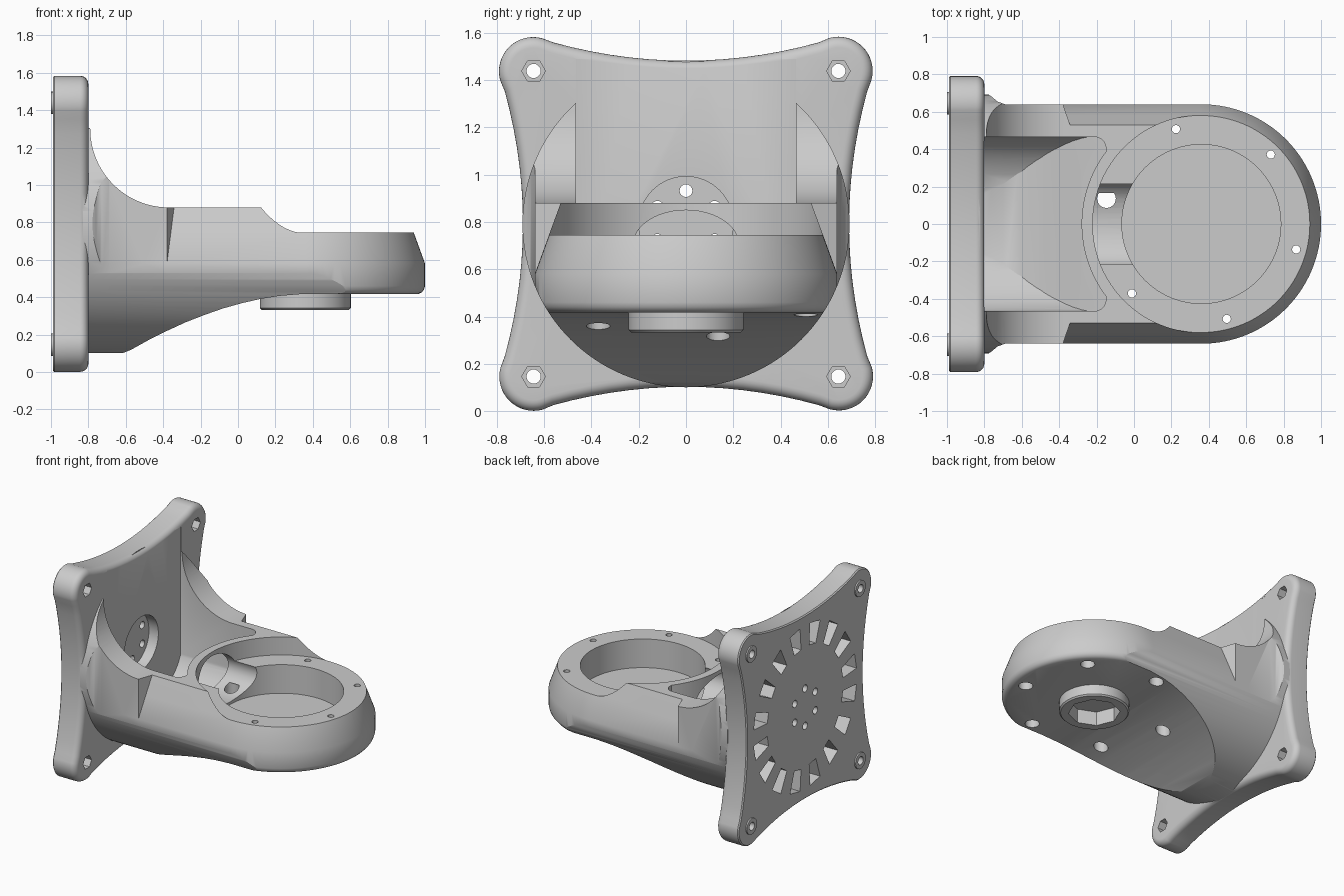
import bpy, bmesh
from math import sin, cos, pi, radians, sqrt
from mathutils import Vector

if "Cube" in bpy.data.objects:
    bpy.data.objects.remove(bpy.data.objects["Cube"])

CZ = 0.7925          # height of the plate centre
HX = 0.36            # x of the round seat centre
AX = {'x': lambda u, v, h: (h, u, v),
      'y': lambda u, v, h: (u, h, v),
      'z': lambda u, v, h: (u, v, h)}


def inset(pts, d):
    """Move a counter-clockwise outline inwards by d."""
    if d == 0:
        return pts
    out, n = [], len(pts)
    for i, p in enumerate(pts):
        p = Vector(p)
        a = (p - Vector(pts[i - 1])).normalized()
        b = (Vector(pts[(i + 1) % n]) - p).normalized()
        m = (Vector((-a.y, a.x)) + Vector((-b.y, b.x))).normalized()
        out.append(p + m * d / max(0.4, m.dot(Vector((-a.y, a.x)))))
    return out


def loft(name, pts, levels, axis):
    """Solid from an outline swept through (height, inset) levels."""
    bm = bmesh.new()
    rings = [[bm.verts.new(AX[axis](p[0], p[1], h)) for p in inset(pts, d)] for h, d in levels]
    n = len(pts)
    for a, b in zip(rings, rings[1:]):
        for i in range(n):
            bm.faces.new((a[i], a[(i + 1) % n], b[(i + 1) % n], b[i]))
    bm.faces.new(rings[0][::-1])
    bm.faces.new(rings[-1])
    bmesh.ops.recalc_face_normals(bm, faces=bm.faces)
    me = bpy.data.meshes.new(name)
    bm.to_mesh(me)
    bm.free()
    ob = bpy.data.objects.new(name, me)
    bpy.context.collection.objects.link(ob)
    return ob


def arc(cx, cy, r, a0, a1, n):
    return [(cx + r * cos(radians(a0 + (a1 - a0) * i / n)),
             cy + r * sin(radians(a0 + (a1 - a0) * i / n))) for i in range(n + 1)]


def rod(r, cu, cv, h0, h1, axis, n=48):
    return loft('rod', arc(cu, cv, r, 0, 360, n)[:-1], [(h0, 0), (h1, 0)], axis)


def combine(ob, other, op='DIFFERENCE'):
    """Apply a boolean and remove the helper."""
    m = ob.modifiers.new('bool', 'BOOLEAN')
    m.operation, m.object, m.solver = op, other, 'EXACT'
    bpy.context.view_layer.update()
    ev = ob.evaluated_get(bpy.context.evaluated_depsgraph_get())
    me = bpy.data.meshes.new_from_object(ev)
    ob.modifiers.clear()
    ob.data = me
    bpy.data.objects.remove(other)


# body: chamfered tongue with a round end
tongue = [(-0.5, -0.64)] + arc(HX, 0, 0.64, -90, 90, 64) + [(-0.5, 0.64)]
body = loft('mounting_bracket', tongue,
            [(0, 0.04), (0.415, 0.04), (0.425, 0.018), (0.44, 0.006), (0.46, 0),
             (0.58, 0), (0.745, 0.06), (0.9, 0.117)], 'z')

# body: straight cheeks flaring into the plate
side = [(-0.85, 0.72), (-0.79, 0.7), (-0.76, 0.68), (-0.73, 0.655), (-0.69, 0.64),
        (-0.38, 0.64), (-0.34, 0.525)]
cheeks = [(x, -y) for x, y in side] + side[::-1]
combine(body, loft('cheeks', cheeks, [(0.02, 0), (1.6, 0)], 'z'), 'UNION')

# body: trimmed by the side profile and by the round section
under = [(-0.83, 0.1), (-0.62, 0.1), (-0.57, 0.12), (-0.48, 0.17), (-0.38, 0.22), (-0.28, 0.266),
         (-0.18, 0.305), (-0.08, 0.34), (0.02, 0.368), (0.12, 0.391), (0.22, 0.407), (0.34, 0.417)]
profile = under + [(1.1, 0.417), (1.1, 0.88)] + arc(-0.37, 1.3, 0.42, 270, 180, 24) + [(-0.83, 1.5)]
combine(body, loft('profile', profile, [(-0.9, 0), (0.9, 0)], 'y'), 'INTERSECT')
combine(body, rod(0.692, 0, CZ, -0.83, 1.2, 'x', 128), 'INTERSECT')

# plate with four round lobes and hollow edges
outline = []
for k in range(4):
    quarter = [(u, 0.69 + 0.245 * u * u) for u in [-0.56 + 0.08 * i for i in range(15)]]
    quarter += arc(0.645, 0.6465, 0.145, 105, -15, 16)
    c, s = cos(-k * pi / 2), sin(-k * pi / 2)
    outline += [(u * c - v * s, CZ + u * s + v * c) for u, v in quarter]
outline.reverse()
edge = [(-0.845 + 0.045 * sin(t * pi / 12), 0.045 * (1 - cos(t * pi / 12))) for t in range(7)]
combine(body, loft('plate', outline, [(-0.99, 0.008), (-0.982, 0)] + edge, 'x'), 'UNION')

# pocket between the cheeks
floor = [(-0.802, 0.3), (-0.7, 0.315), (-0.6, 0.345), (-0.5, 0.39), (-0.4, 0.445), (-0.28, 0.52),
         (-0.1, 0.62), (-0.1, 1.49), (-0.802, 1.49)]
pocket = loft('pocket', floor, [(-0.6, 0), (0.6, 0)], 'y')
plan = [(-0.9, -0.465)] + arc(-0.21, -0.405, 0.06, -90, 0, 8) + arc(-0.21, 0.405, 0.06, 0, 90, 8) + [(-0.9, 0.465)]
combine(pocket, loft('plan', plan, [(0, 0), (2, 0)], 'z'), 'INTERSECT')
trough = [(0.48 * cos(t * pi / 32), 0.62 + 0.34 * sin(t * pi / 32)) for t in range(32, 65)]
combine(pocket, loft('trough', trough + [(0.48, 1.6), (-0.48, 1.6)], [(-1, 0), (0, 0)], 'x'), 'INTERSECT')
combine(pocket, rod(0.64, HX, 0, 0, 2, 'z', 128))
combine(body, pocket)

# round seat, inner well and cable tunnel
combine(body, rod(0.581, HX, 0, 0.745, 1.2, 'z', 128))
combine(body, rod(0.425, HX, 0, 0.53, 1.2, 'z', 96))
tunnel = [(0.225 * cos(t * pi / 24), 0.7 + 0.15 * sin(t * pi / 24)) for t in range(48)]
combine(body, loft('tunnel', tunnel, [(-0.42, 0), (0.1, 0)], 'x'))

# round boss below, with an eight-sided socket
boss = loft('boss', arc(HX, 0, 0.243, 0, 360, 64)[:-1], [(0.333, 0.01), (0.343, 0), (0.46, 0)], 'z')
combine(body, boss, 'UNION')
combine(body, rod(0.18, HX, 0, 0.2, 0.44, 'z', 8))

# seat screw holes, counterbored from below
for k in range(6):
    a = radians(45 + 60 * k)
    x, y = HX + 0.525 * cos(a), 0.525 * sin(a)
    combine(body, rod(0.022, x, y, 0.1, 1, 'z', 16))
    combine(body, rod(0.05, x, y, 0.1, 0.6, 'z', 24))

# plate corners: back collar, through hole, hexagonal nut recess
for y in (-0.645, 0.645):
    for z in (CZ - 0.6465, CZ + 0.6465):
        combine(body, rod(0.06, y, z, -1, -0.95, 'x', 24), 'UNION')
        combine(body, rod(0.03, y, z, -1.1, -0.7, 'x', 20))
        combine(body, rod(0.05, y, z, -0.87, -0.7, 'x', 6))

# hub recess with six holes through the plate
combine(body, rod(0.2, 0, CZ, -0.88, -0.7, 'x', 64))
for k in range(6):
    a = radians(30 + 60 * k)
    combine(body, rod(0.027, 0.14 * cos(a), CZ + 0.14 * sin(a), -1.1, -0.7, 'x', 16))

# ring of radial slots on the back of the plate
for k in range(16):
    a = 2 * pi * (k + 0.5) / 16
    slot = [(0.45, -0.04), (0.61, -0.06), (0.61, 0.06), (0.45, 0.04)]
    pts = [(r * cos(a) - w * sin(a), CZ + r * sin(a) + w * cos(a)) for r, w in slot]
    combine(body, loft('slot', pts, [(-1.1, 0), (-0.88, 0)], 'x'))

# smooth shading with sharp edges kept
bpy.context.view_layer.objects.active = body
body.select_set(True)
bpy.ops.object.shade_smooth_by_angle(angle=radians(28))
